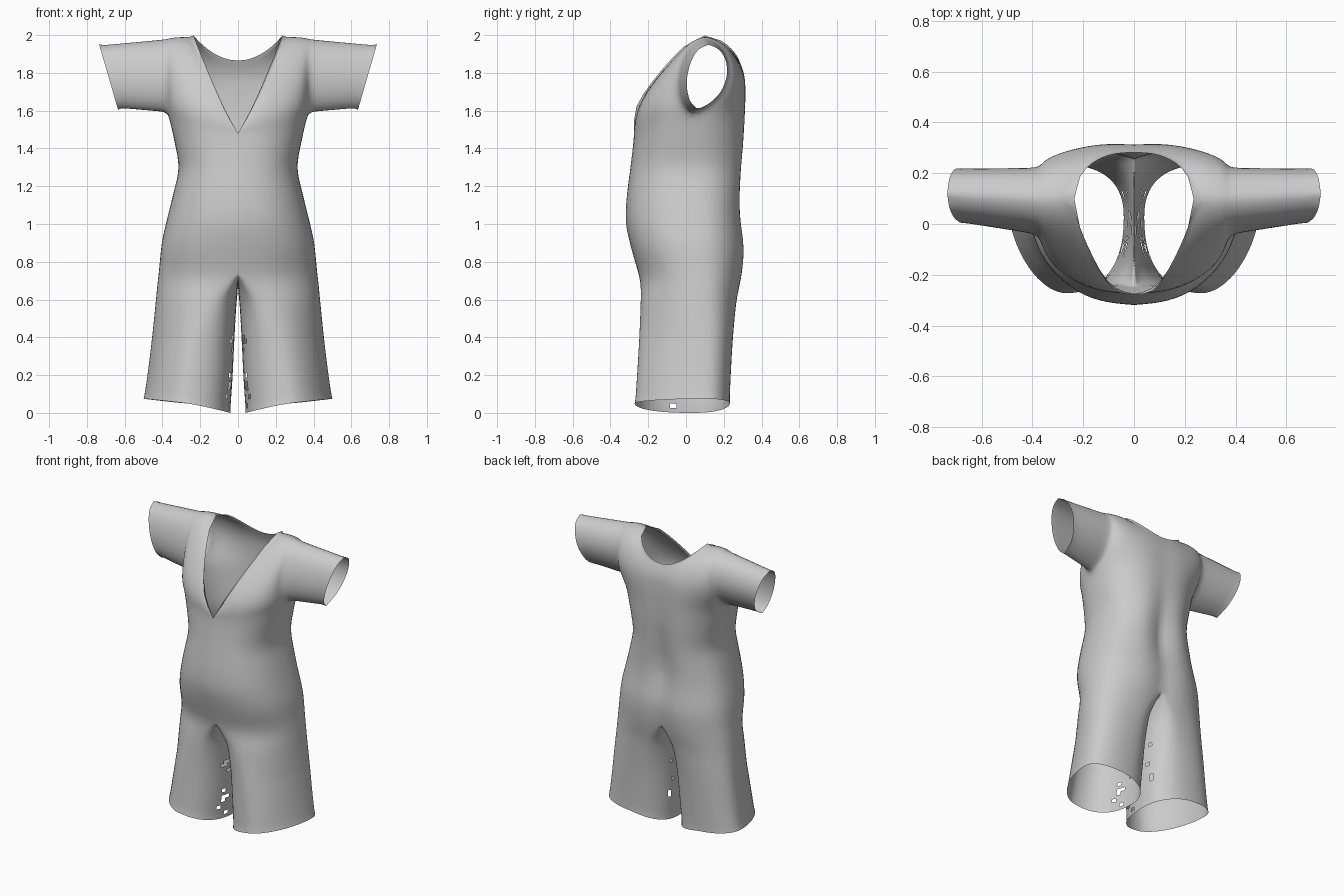
import bpy, bmesh, math, random
from mathutils import Vector

if "Cube" in bpy.data.objects:
    bpy.data.objects.remove(bpy.data.objects["Cube"])

random.seed(4)
P = 0.85                      # squareness of the cross-sections
W, XN = 0.37, 0.235           # armhole x, neck point x
M, MN = 18, 8                 # columns from centre to side, column at the neck point
HIP = 0.74                    # height where the legs start


def spline(pts, t):
    """Catmull-Rom through a list of tuples, t in 0..1."""
    n = len(pts) - 1
    i = min(int(t * n), n - 1)
    f = t * n - i
    a, b, c, d = (pts[max(i - 1, 0)], pts[i], pts[i + 1], pts[min(i + 2, n)])
    return [0.5 * (2 * q + (r - p) * f + (2 * p - 5 * q + 4 * r - s) * f * f
            + (3 * q - p - 3 * r + s) * f ** 3) for p, q, r, s in zip(a, b, c, d)]


def solve(pts, z, axis):
    """Spline parameter at which the given axis reaches z."""
    lo, hi = 0.0, 1.0
    for _ in range(30):
        mid = (lo + hi) / 2
        if spline(pts, mid)[axis] < z:
            lo = mid
        else:
            hi = mid
    return lo


def at_height(keys, z):
    """Interpolate a table whose first column is z."""
    up = sorted(keys)
    return spline(up, solve(up, min(max(z, up[0][0]), up[-1][0]), 0))[1:]


def section(th, z, cx, xi, xo, yf, yb, g):
    """Point on a horizontal section; th 0 = front, pi = back, past pi = inner leg."""
    s, c = math.sin(th), math.cos(th)
    outer = th <= math.pi + 1e-6
    # towards the hem the side seam moves back and the front outer corner flattens
    low = min(max((0.85 - z) / 0.45, 0), 1)
    p = P + (0.27 * low if outer and c > 0 else 0)
    sp, cp = abs(s) ** p, abs(c) ** p
    x = cx + (xo - cx) * sp if outer else cx - (cx - xi) * sp
    ym = 0.03 + (0.04 * min(max((1.4 - z) / 0.6, 0), 1) + 0.03 * low if outer else 0)
    y = ym + ((yf - ym) if c > 0 else (yb - ym)) * cp
    if c < 0:
        y -= g * cp * math.exp(-(x / 0.075) ** 2)
    return Vector((x if x > 1e-5 else 0, y, z))


# z, half width, front y, back y, spine groove
TORSO = [(.74, .423, -.252, .308, .03), (.82, .415, -.275, .318, .03), (.9, .408, -.297, .318, .03),
         (1.0, .385, -.317, .305, .035), (1.1, .36, -.317, .3, .045),
         (1.2, .336, -.307, .304, .045), (1.3, .314, -.294, .31, .035),
         (1.45, .342, -.277, .318, .02), (1.58, .37, -.272, .321, .012)]
# z, centre x, inner x, outer x, front y, back y, groove, inner drop, outer rise
LEG = [(.74, 0, 0, .423, -.252, .308, .03, .05, 0), (.68, .05, .001, .43, -.242, .293, .025, .04, 0),
       (.6, .13, .008, .437, -.242, .27, .01, .035, 0), (.4, .21, .018, .457, -.25, .25, 0, .03, 0),
       (.2, .25, .028, .48, -.262, .238, 0, .04, .01), (.05, .27, .04, .5, -.272, .232, 0, .05, .025)]
# front and back shoulder profiles (y, z): at the centre and at the armhole
FRONT = [(-.265, 1.62), (-.18, 1.76), (-.06, 1.9), (.03, 1.975), (.1, 2.0)]
FRONT_ARM = [(-.025, 1.64), (-.045, 1.75), (-.02, 1.87), (.03, 1.95), (.1, 1.985)]
BACK = [(.321, 1.7), (.31, 1.8), (.265, 1.9), (.195, 1.97), (.1, 2.0)]
BACK_ARM = [(.15, 1.65), (.215, 1.76), (.22, 1.86), (.18, 1.945), (.1, 1.985)]

bm = bmesh.new()


def grid(rows):
    vs = [[bm.verts.new(p) for p in r] for r in rows]
    for a, b in zip(vs, vs[1:]):
        for i in range(len(a) - 1):
            bm.faces.new((a[i], a[i + 1], b[i + 1], b[i]))


tn = math.asin((XN / W) ** (1 / P))
quarter = [tn * i / MN for i in range(MN)]
quarter += [tn + (math.pi / 2 - tn) * i / (M - MN) for i in range(M - MN + 1)]
half = quarter + [math.pi - t for t in reversed(quarter[:-1])]


def torso_point(th, f):
    top = 1.58 - (0.1 * math.cos(th) ** 2 if th < math.pi / 2 else 0)
    z = HIP + (top - HIP) * f
    w, yf, yb, g = at_height(TORSO, z)
    return section(th, z, 0, 0, w, yf, yb, g)


# torso, from hips to bust
grid([[torso_point(th, j / 30) for th in half] for j in range(31)])

# leg, with a sagging crotch line and a slanted hem
around = half + [math.pi + math.pi * i / 28 for i in range(1, 29)]
leg_rows = []
for j in range(33):
    z = HIP - (HIP - 0.05) * j / 32
    *dims, drop, rise = at_height(LEG, z)
    row = []
    for th in around:
        s = math.sin(th)
        p = section(th, z, *dims)
        p.z += rise * s if s > 0 else drop * s
        row.append(p)
    leg_rows.append(row)
grid(leg_rows)


# shoulders: profiles running up from the bust and the back, cut off at the neckline
def shoulder_column(th, centre, arm, neck_z):
    c = abs(math.cos(th))
    k = c ** P if c > 1e-6 else 0
    x = W * max(math.sin(th), 0) ** P
    x = x if x > 1e-5 else 0
    groove = 0.012 * math.exp(-(x / 0.07) ** 2) if th > math.pi / 2 else 0
    pts = [tuple(torso_point(th, 1))]
    pts += [(x, a[0] + (c[0] - a[0]) * k - groove * (2 - c[1]) / 0.42, a[1] + (c[1] - a[1]) * k)
            for c, a in zip(centre, arm)]
    end = solve(pts, neck_z(x / XN), 2) if x < XN - 1e-4 else 1.0
    return [Vector(spline(pts, end * j / 22)) for j in range(23)]


front = [shoulder_column(t, FRONT, FRONT_ARM, lambda u: 1.48 + 0.515 * u ** 1.15) for t in quarter]
back = [shoulder_column(math.pi - t, BACK, BACK_ARM, lambda u: 1.865 + 0.13 * u * u) for t in quarter]
grid(front)
grid(back)

# short sleeve, from the armhole loop to a slanted cuff
loop = front[-1] + back[-1][::-1][1:]
sleeve = []
for j in range(17):
    f = j / 16
    row = []
    for p in loop:
        h = (p.z - 1.58) / 0.405
        cuff = Vector((0.635 + 0.1 * h, 0.12 + (p.y - 0.1) * 0.8, 1.605 + 0.345 * h))
        row.append(p.lerp(cuff, f))
    sleeve.append(row)
grid(sleeve)

# weld the parts and soften the joins, keeping the hems in place
bmesh.ops.remove_doubles(bm, verts=bm.verts, dist=0.0006)
bmesh.ops.dissolve_degenerate(bm, edges=bm.edges, dist=0.0001)
for _ in range(9):
    inner = [v for v in bm.verts if not v.is_boundary]
    bmesh.ops.smooth_vert(bm, verts=inner, factor=0.5, use_axis_x=True, use_axis_y=True, use_axis_z=True)
bmesh.ops.recalc_face_normals(bm, faces=bm.faces)

# small tears along the inseam
torn = []
for f in bm.faces:
    c = f.calc_center_median()
    if c.z < 0.62 and c.x < 0.08 and abs(c.y) < 0.13 and random.random() < 0.07:
        torn.append(f)
bmesh.ops.delete(bm, geom=torn, context='FACES')

mesh = bpy.data.meshes.new("romper")
bm.to_mesh(mesh)
bm.free()
romper = bpy.data.objects.new("romper", mesh)
bpy.context.collection.objects.link(romper)
for poly in mesh.polygons:
    poly.use_smooth = True
mirror = romper.modifiers.new("Mirror", 'MIRROR')
mirror.merge_threshold = 0.0005
